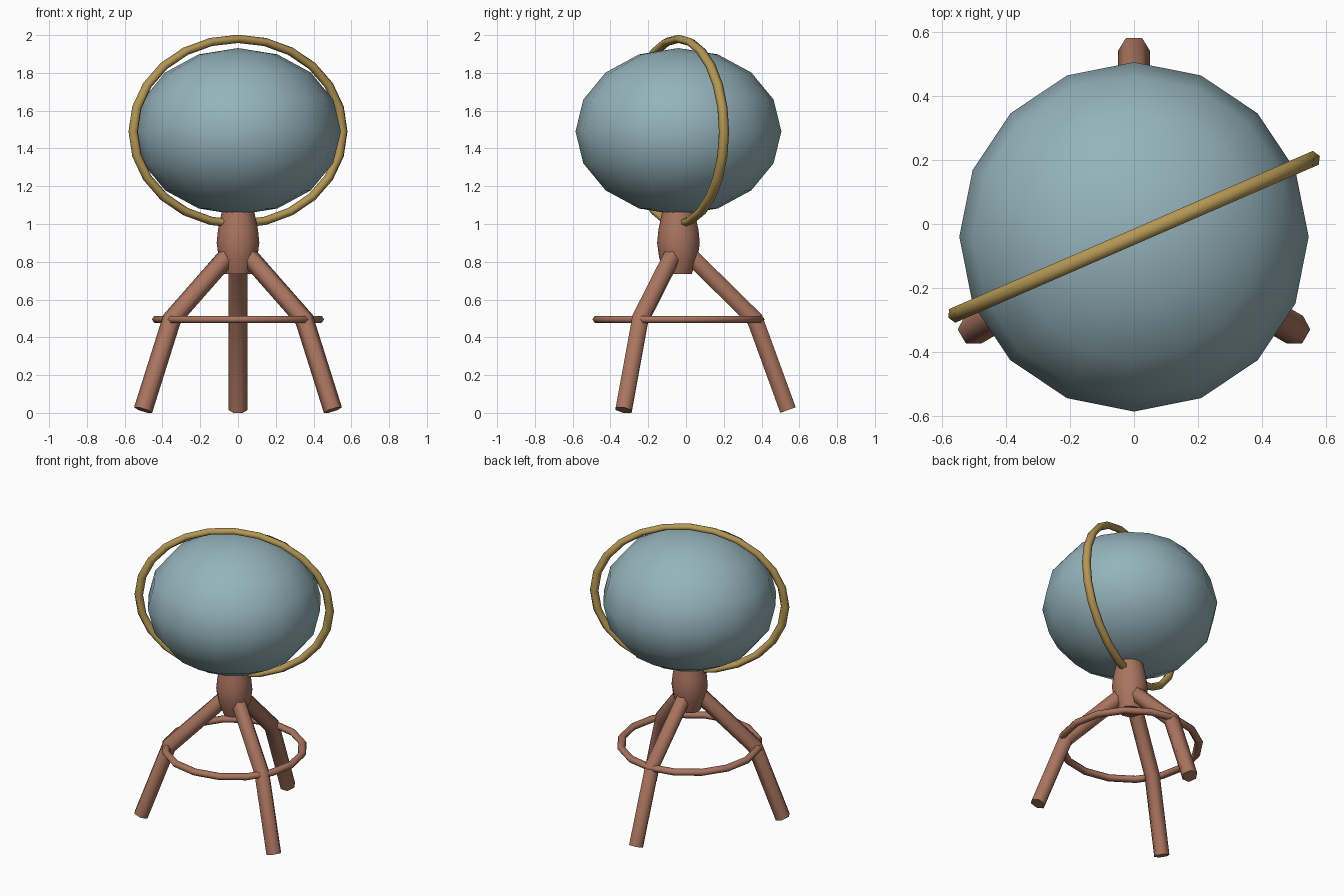
import bpy, bmesh
from math import cos, sin, pi, radians
from mathutils import Vector, Matrix

cube = bpy.data.objects.get("Cube")
if cube:
    bpy.data.objects.remove(cube, do_unlink=True)

CENTRE_Y = -0.04   # vertical axis of the stand
SQUASH = 0.81      # vertical flattening shared by globe and rings


def material(name, rgb):
    m = bpy.data.materials.new(name)
    m.use_nodes = True
    m.diffuse_color = (*rgb, 1)
    m.node_tree.nodes["Principled BSDF"].inputs["Base Color"].default_value = (*rgb, 1)
    return m


wood = material("warm brown wood", (0.40, 0.175, 0.115))
brass = material("brass", (0.46, 0.31, 0.09))
blue = material("pale blue", (0.30, 0.45, 0.50))


def finish(name, bm, mat, sharp=50):
    bmesh.ops.recalc_face_normals(bm, faces=bm.faces)
    mesh = bpy.data.meshes.new(name)
    bm.to_mesh(mesh)
    bm.free()
    mesh.materials.append(mat)
    ob = bpy.data.objects.new(name, mesh)
    bpy.context.collection.objects.link(ob)
    bpy.ops.object.select_all(action='DESELECT')
    ob.select_set(True)
    bpy.context.view_layer.objects.active = ob
    bpy.ops.object.shade_smooth_by_angle(angle=radians(sharp))
    return ob


def skin(bm, rings, closed=False):
    """Join equal rings of points with quads; cap the ends unless closed."""
    loops = [[bm.verts.new(p) for p in ring] for ring in rings]
    n = len(loops[0])
    pairs = list(zip(loops, loops[1:]))
    if closed:
        pairs.append((loops[-1], loops[0]))
    else:
        bm.faces.new(loops[0])
        bm.faces.new(loops[-1])
    for a, b in pairs:
        for i in range(n):
            j = (i + 1) % n
            bm.faces.new((a[i], a[j], b[j], b[i]))


def hoop(name, major, minor, segments, mat, turn, z):
    """Flattened torus: sides of the tube are hexagonal."""
    bm = bmesh.new()
    rings = []
    for s in range(segments):
        a = 2 * pi * s / segments
        ring = []
        for k in range(6):
            b = 2 * pi * k / 6
            r = major + minor * cos(b)
            ring.append(Vector((r * cos(a), r * sin(a), minor * sin(b))))
        rings.append(ring)
    skin(bm, rings, closed=True)
    place = (Matrix.Translation((0, CENTRE_Y, z))
             @ Matrix.Diagonal((1, 1, SQUASH, 1)) @ turn)
    bm.transform(place)
    return finish(name, bm, mat, 75)


# Globe
bm = bmesh.new()
bmesh.ops.create_uvsphere(bm, u_segments=16, v_segments=8, radius=0.545)
bm.transform(Matrix.Translation((0, CENTRE_Y, 1.49)) @ Matrix.Diagonal((1, 1, SQUASH, 1)))
finish("globe", bm, blue)

# Upright hoop round the globe and level hoop bracing the legs
upright = Matrix.Rotation(radians(23.5), 4, 'Z') @ Matrix.Rotation(pi / 2, 4, 'X')
hoop("meridian_hoop", 0.605, 0.027, 24, brass, upright, 1.49)
hoop("leg_brace_hoop", 0.43, 0.026, 16, wood, Matrix.Identity(4), 0.495)

# Turned hub under the globe
bm = bmesh.new()
profile = [(0.07, 0.735), (0.102, 0.82), (0.113, 0.9), (0.106, 0.97), (0.085, 1.07)]
skin(bm, [[(r * cos(2 * pi * k / 12), CENTRE_Y + r * sin(2 * pi * k / 12), z)
           for k in range(12)] for r, z in profile])
finish("hub", bm, wood)

# Three bent legs, given as radius and height along the path
path = [Vector((0.58, 0.015)), Vector((0.405, 0.495)), Vector((0.07, 0.825))]
for name, degrees in (("back_leg", 90), ("right_leg", 210), ("left_leg", 330)):
    a = radians(degrees)
    out = Vector((cos(a), sin(a), 0))
    side = Vector((-sin(a), cos(a), 0))
    lower = (path[1] - path[0]).normalized()
    upper = (path[2] - path[1]).normalized()
    knee = (lower + upper).normalized()
    rings = []
    for p, d in zip(path, (lower, knee, upper)):
        across = out * d.y - Vector((0, 0, d.x))
        across /= max(d.dot(lower), d.dot(upper)) if d is knee else 1
        middle = out * p.x + Vector((0, CENTRE_Y, p.y))
        rings.append([middle + 0.05 * (side * cos(k * pi / 3) + across * sin(k * pi / 3))
                      for k in range(6)])
    bm = bmesh.new()
    skin(bm, rings)
    finish(name, bm, wood, 65)
